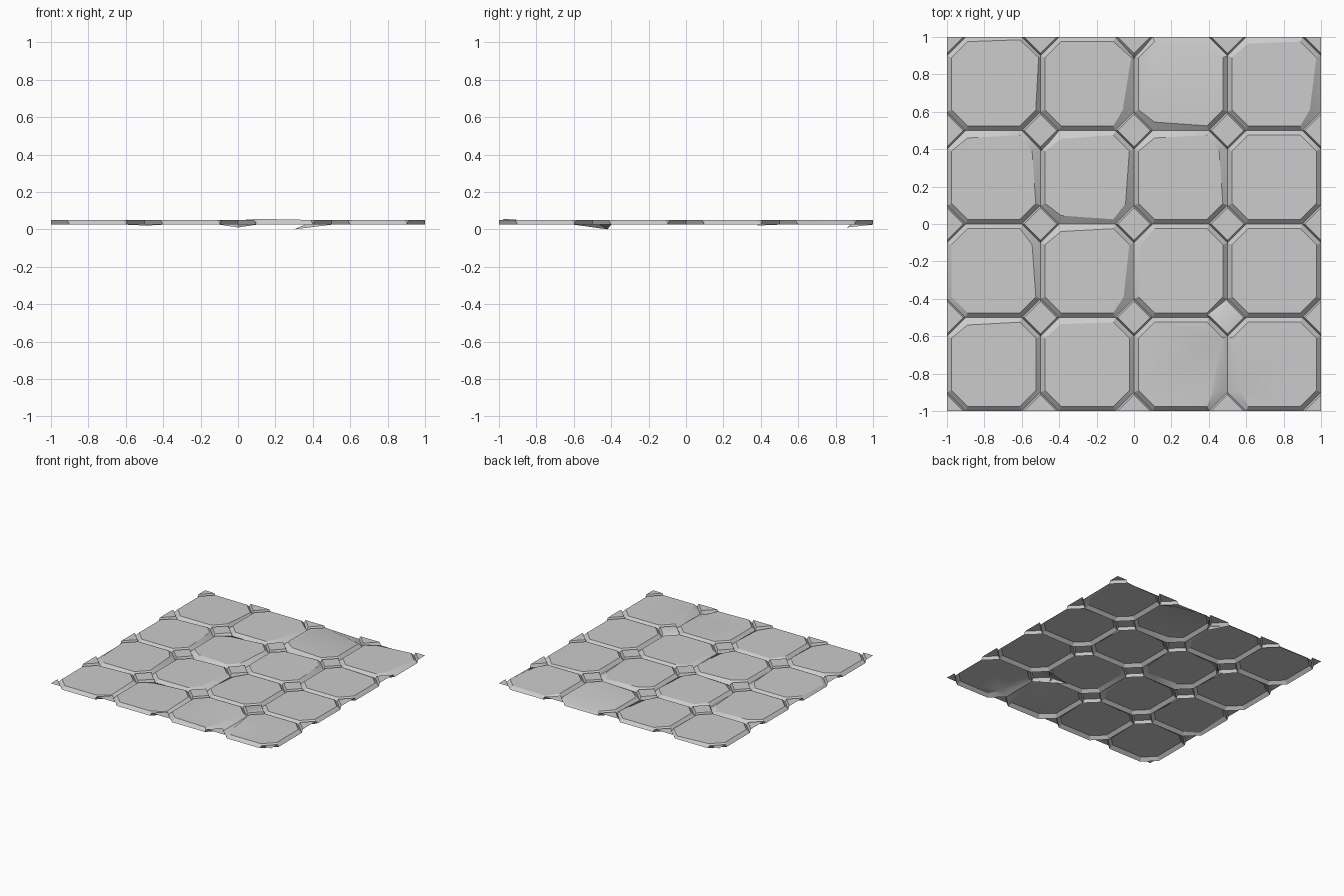
import bpy
import bmesh
import math
from mathutils import Vector

cube = bpy.data.objects.get("Cube")
if cube:
    bpy.data.objects.remove(cube, do_unlink=True)

CELL = 0.5      # spacing of the paving pattern
CUT = 0.1       # corner cut off each large slab
BASE = 0.025    # height of the slab rims
TOP = 0.05      # height of the slab tops
BEVEL = 0.025   # width of the slab bevel

stone = bpy.data.materials.new("grey_stone")
stone.use_nodes = True
grey = (0.6, 0.6, 0.6, 1)
stone.diffuse_color = grey
stone.node_tree.nodes["Principled BSDF"].inputs["Base Color"].default_value = grey


def octagon(half, arm, z):
    """Counterclockwise ring, starting at the left end of the front edge."""
    ring = []
    for turn in range(4):
        spin = turn * math.pi / 2
        for along in (-arm, arm):
            x, y = along, -half
            ring.append(Vector((x * math.cos(spin) - y * math.sin(spin),
                                x * math.sin(spin) + y * math.cos(spin), z)))
    return ring


def diamond(radius, z):
    return [Vector((radius, 0, z)), Vector((0, radius, z)),
            Vector((-radius, 0, z)), Vector((0, -radius, z))]


def slab(name, outer, inner, centre, trim=False):
    """Open-bottomed slab: a flat top and a sloping rim."""
    bm = bmesh.new()
    low = [bm.verts.new(p + centre) for p in outer]
    high = [bm.verts.new(p + centre) for p in inner]
    bm.faces.new(high)
    for i in range(len(low)):
        j = (i + 1) % len(low)
        bm.faces.new((low[i], low[j], high[j], high[i]))
    if trim:
        for axis in (Vector((1, 0, 0)), Vector((0, 1, 0))):
            for side in (axis, -axis):
                bmesh.ops.bisect_plane(bm, geom=bm.verts[:] + bm.edges[:] + bm.faces[:],
                                       plane_co=side, plane_no=side, clear_outer=True)
    mesh = bpy.data.meshes.new(name)
    bm.to_mesh(mesh)
    bm.free()
    for poly in mesh.polygons:
        poly.use_smooth = True
    mesh.set_sharp_from_angle(angle=math.radians(30))
    mesh.materials.append(stone)
    obj = bpy.data.objects.new(name, mesh)
    bpy.context.collection.objects.link(obj)


# Worn corners of the large slabs: column, row, corner, inward shift, drop
worn = [
    (0, 3, 3, -.015, .01), (0, 3, 4, -.01, .008),
    (1, 3, 2, .035, 0), (1, 3, 3, -.01, 0),
    (2, 3, 0, .02, 0), (2, 3, 4, .03, .018),
    (3, 3, 2, .035, 0), (3, 3, 5, .01, .012),
    (0, 2, 5, .015, 0), (0, 2, 3, .02, 0),
    (1, 2, 0, .02, 0), (1, 2, 2, .02, 0), (1, 2, 5, .02, .008),
    (2, 2, 5, .015, 0), (2, 2, 3, .02, 0),
    (3, 2, 4, 0, .01),
    (0, 1, 7, 0, .015), (0, 1, 3, .02, 0),
    (1, 1, 2, .03, 0), (1, 1, 5, .015, 0),
    (2, 1, 6, .01, .01),
    (0, 0, 5, .015, 0), (0, 0, 2, 0, .01),
    (1, 0, 5, .01, .012), (1, 0, 2, 0, .012),
    (2, 0, 2, .045, 0), (2, 0, 0, 0, -.006),
    (3, 0, 7, .045, 0),
]

# Large eight-sided slabs
for col in range(4):
    for row in range(4):
        outer = octagon(CELL / 2, CELL / 2 - CUT, BASE)
        inner = octagon(CELL / 2 - BEVEL, CELL / 2 - CUT - 0.01, TOP)
        for c, r, corner, shift, drop in worn:
            if (c, r) == (col, row):
                spin = (corner // 2) * math.pi / 2
                inner[corner] += Vector((-math.sin(spin) * shift,
                                         math.cos(spin) * shift, -drop))
        centre = Vector(((col - 1.5) * CELL, (row - 1.5) * CELL, 0))
        slab(f"large_slab_{col}_{row}", outer, inner, centre)

# Small diamond slabs, cut off at the border; a few have a sunken rim corner
sunken = {(3, 1): (2, Vector((-.1, .08, -BASE))),
          (2, 4): (3, Vector((0, -.04, -.015))),
          (1, 3): (3, Vector((.01, -.02, -.005)))}
for col in range(5):
    for row in range(5):
        outer = diamond(CUT, BASE)
        inner = diamond(CUT - 0.014, TOP)
        if (col, row) in sunken:
            corner, shift = sunken[col, row]
            outer[corner] += shift
        centre = Vector(((col - 2) * CELL, (row - 2) * CELL, 0))
        slab(f"diamond_slab_{col}_{row}", outer, inner, centre, trim=True)
